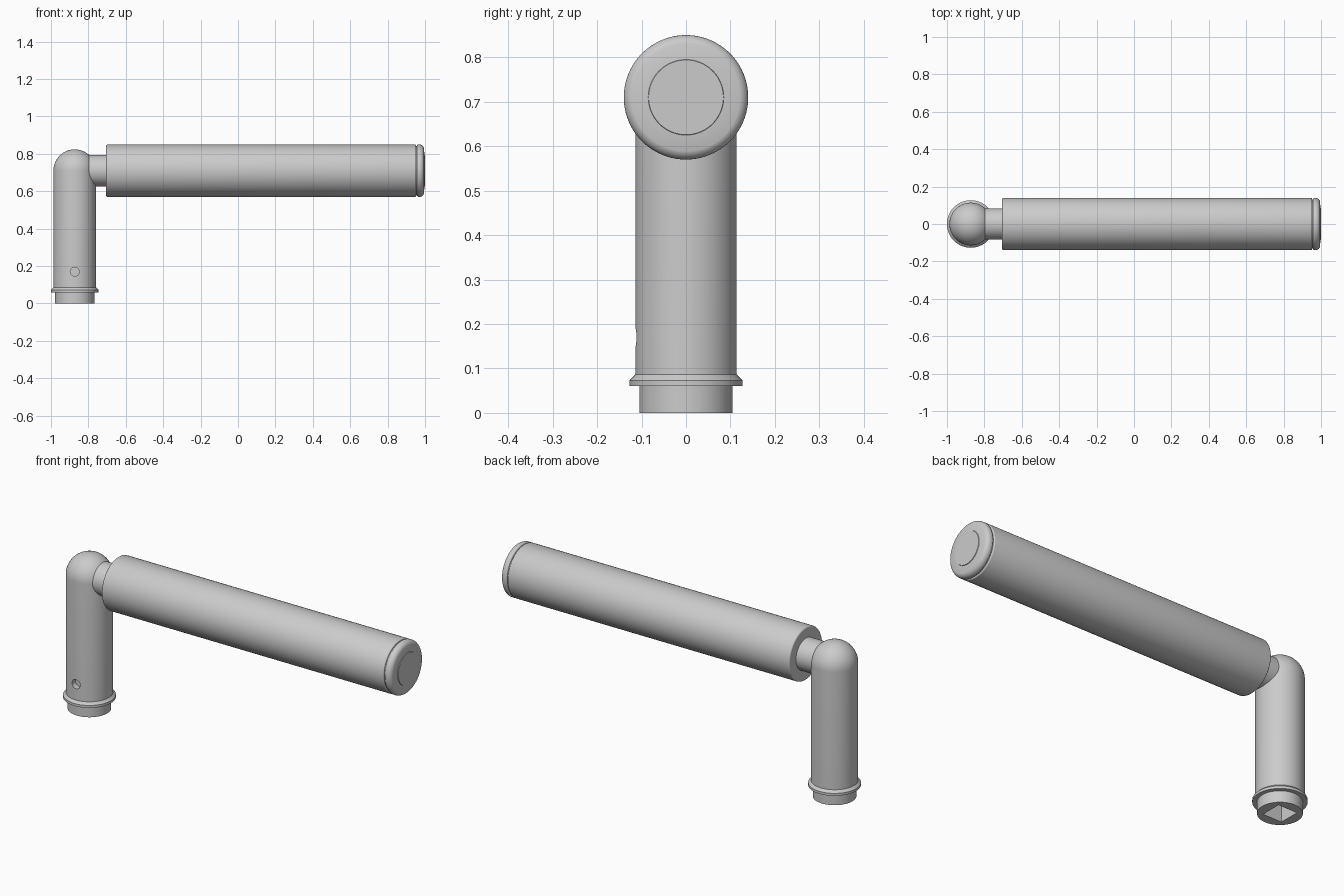
import bpy, bmesh, math
from mathutils import Matrix, Vector

if "Cube" in bpy.data.objects:
    bpy.data.objects.remove(bpy.data.objects["Cube"])

PX, AZ = -0.873, 0.71          # post axis x, grip axis height
TURN_X = Matrix.Rotation(math.pi / 2, 4, 'Y')   # local z -> world x


def make_object(name, bm, matrix):
    bmesh.ops.remove_doubles(bm, verts=bm.verts, dist=1e-5)
    bmesh.ops.recalc_face_normals(bm, faces=bm.faces)
    bm.transform(matrix)
    mesh = bpy.data.meshes.new(name)
    bm.to_mesh(mesh)
    bm.free()
    obj = bpy.data.objects.new(name, mesh)
    bpy.context.collection.objects.link(obj)
    return obj


def lathe(name, profile, matrix, steps=96):
    """Revolve (radius, height) points around local z."""
    bm = bmesh.new()
    vs = [bm.verts.new((r, 0, h)) for r, h in profile]
    es = [bm.edges.new(p) for p in zip(vs, vs[1:])]
    bmesh.ops.spin(bm, geom=vs + es, cent=(0, 0, 0), axis=(0, 0, 1),
                   angle=2 * math.pi, steps=steps, use_merge=True)
    return make_object(name, bm, matrix)


def arc(cx, cy, rx, ry, a0, a1, n):
    return [(cx + rx * math.cos(math.radians(a0 + (a1 - a0) * i / n)),
             cy + ry * math.sin(math.radians(a0 + (a1 - a0) * i / n)))
            for i in range(n + 1)]


def activate(obj):
    bpy.ops.object.select_all(action='DESELECT')
    obj.select_set(True)
    bpy.context.view_layer.objects.active = obj


def cut(obj, cutter):
    activate(obj)
    mod = obj.modifiers.new("cut", 'BOOLEAN')
    mod.operation, mod.solver, mod.object = 'DIFFERENCE', 'EXACT', cutter
    bpy.ops.object.modifier_apply(modifier=mod.name)
    bpy.data.objects.remove(cutter)


# upright post: spigot, collar, shaft and domed top
post = lathe("post",
             [(0, 0), (0.105, 0), (0.105, 0.06), (0.127, 0.06), (0.127, 0.073), (0.114, 0.086)]
             + arc(0, AZ, 0.114, 0.114, 0, 89.9, 20)[:-1] + [(0, AZ + 0.114)],
             Matrix.Translation((PX, 0, 0)))

# square spindle socket in the underside
bm = bmesh.new()
bmesh.ops.create_cube(bm, size=1, matrix=Matrix.Diagonal((0.11, 0.11, 0.7, 1)))
cut(post, make_object("socket_cutter", bm, Matrix.Translation((PX, 0, 0))))

# set screw hole at the front
bm = bmesh.new()
bmesh.ops.create_cone(bm, cap_ends=True, segments=32, radius1=0.024, radius2=0.024, depth=0.06)
cut(post, make_object("screw_hole_cutter", bm,
                      Matrix.Translation((PX, -0.113, 0.17)) @ Matrix.Rotation(math.pi / 2, 4, 'X')))

# neck joining post and grip
neck = lathe("neck", [(0, -0.86), (0.084, -0.86), (0.084, -0.69), (0, -0.69)],
             Matrix.Translation((0, 0, AZ)) @ TURN_X)

# grip sleeve with softened ends
grip = lathe("grip",
             [(0, -0.705)] + arc(0.132, -0.697, 0.008, 0.008, -90, 0, 5)
             + arc(0.134, 0.946, 0.006, 0.006, 0, 90, 4) + [(0, 0.952)],
             Matrix.Translation((0, 0, AZ)) @ TURN_X)

# end cap: narrow gap, rounded rim, flat centre disc
cap = lathe("end_cap",
            [(0, 0.94), (0.132, 0.94), (0.132, 0.957)]
            + arc(0.132, 0.965, 0.008, 0.008, -90, 0, 5)
            + arc(0.115, 0.97, 0.025, 0.025, 0, 75, 10)
            + [(0.085, 0.997), (0.084, 1.0), (0, 1.0)],
            Matrix.Translation((0, 0, AZ)) @ TURN_X)

for part in (post, neck, grip, cap):
    activate(part)
    bpy.ops.object.shade_smooth_by_angle(angle=math.radians(30))
